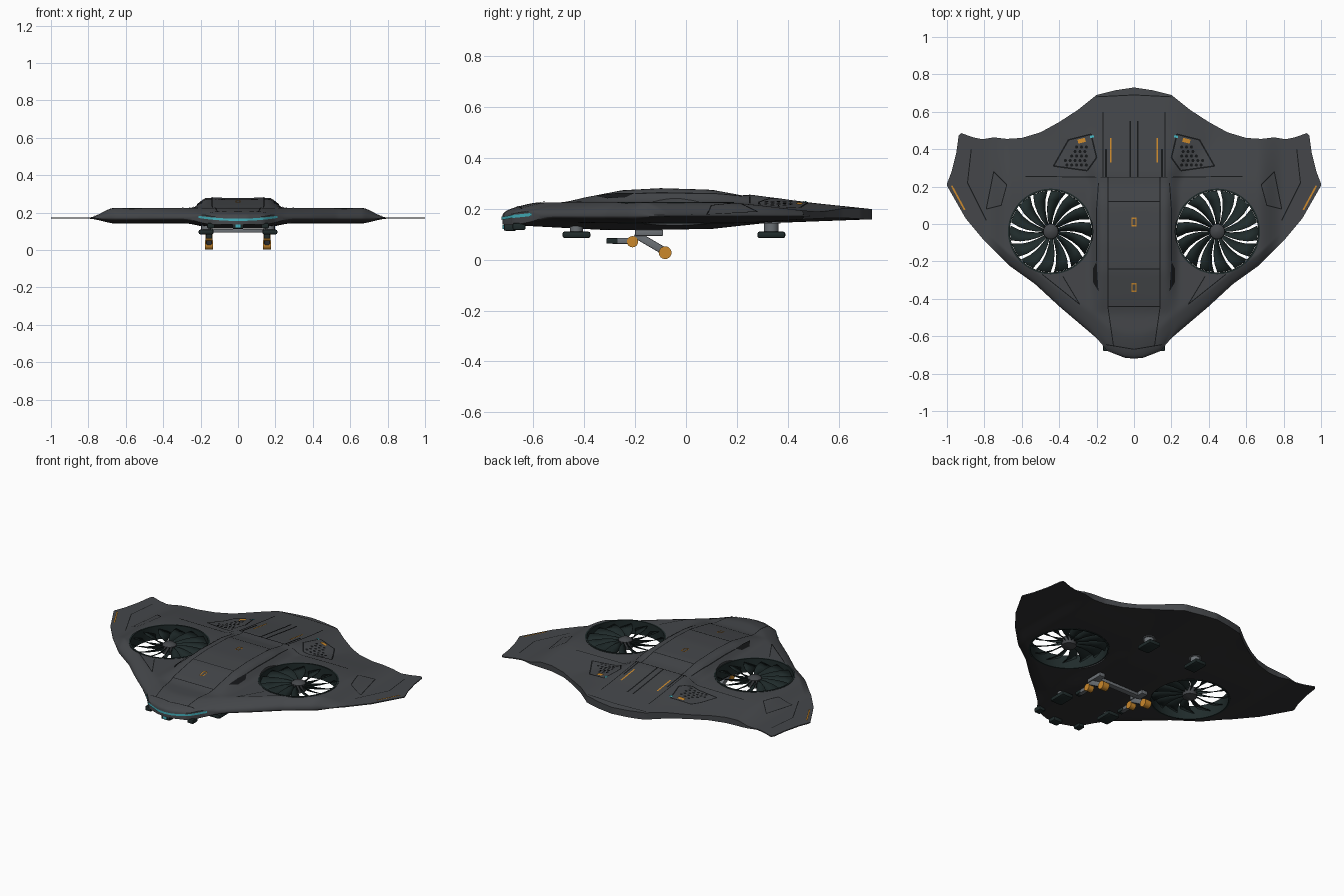
import bpy, bmesh
from math import sin, cos, pi, sqrt, atan2
from mathutils import Vector, Matrix

if "Cube" in bpy.data.objects:
    bpy.data.objects.remove(bpy.data.objects["Cube"])


def material(name, red, green, blue):
    m = bpy.data.materials.new(name)
    m.use_nodes = True
    m.diffuse_color = (red, green, blue, 1)
    m.node_tree.nodes["Principled BSDF"].inputs["Base Color"].default_value = (red, green, blue, 1)
    return m


HULL = material("hull grey", .058, .062, .068)
BELLY = material("belly charcoal", .03, .03, .032)
LINE = material("seam black", .008, .009, .01)
FAN = material("fan dark green", .014, .024, .024)
STEEL = material("strut grey", .15, .165, .18)
ORANGE = material("orange", .6, .25, .025)
CYAN = material("cyan", .06, .45, .52)


def finish(name, bm, mat, smooth=True):
    mesh = bpy.data.meshes.new(name)
    bm.to_mesh(mesh)
    bm.free()
    for m in mat if isinstance(mat, list) else [mat]:
        mesh.materials.append(m)
    ob = bpy.data.objects.new(name, mesh)
    bpy.context.collection.objects.link(ob)
    if smooth:
        select(ob)
        bpy.ops.object.shade_smooth_by_angle(angle=.6)
    return ob


def select(ob):
    bpy.ops.object.select_all(action='DESELECT')
    ob.select_set(True)
    bpy.context.view_layer.objects.active = ob


def ease(a, b, v):
    v = max(0, min(1, (v - a) / (b - a)))
    return v * v * (3 - 2 * v)


def table(points, v):
    if v <= points[0][0]:
        return points[0][1]
    for (a, p), (b, q) in zip(points, points[1:]):
        if v <= b:
            return p + (q - p) * (v - a) / (b - a)
    return points[-1][1]


# Outline and centreline profiles of the flying wing
FRONT = [(0, -.72), (.05, -.715), (.14, -.68), (.2, -.61), (.4, -.44), (.53, -.32),
         (.67, -.22), (.8, -.09), (.9, .03), (1, .205)]
BACK = [(0, .73), (.1, .715), (.2, .69), (.3, .61), (.4, .545), (.5, .49), (.6, .46), (.68, .455),
        (.75, .463), (.81, .453), (.86, .463), (.935, .49), (.95, .38), (.975, .28), (1, .215)]
ROOF = [(-.72, .172), (-.6, .195), (-.4, .243), (-.25, .272), (-.1, .28), (.1, .274),
        (.23, .25), (.25, .255), (.5, .222), (.73, .198)]
KEEL = [(-.72, .137), (-.55, .128), (-.3, .115), (.1, .12), (.3, .142), (.73, .158)]


def shell(x, y):
    """Return top and bottom heights of the hull."""
    x = abs(x)
    yf, yb = table(FRONT, x), table(BACK, x)
    t = max(0, min(1, (y - yf) / (yb - yf)))
    lobe = (1 - ease(.66, .8, x)) * min(1, sqrt(t / .09))
    top = .174 + .05 * lobe * (1 - .75 * ease(.12, .58, y))
    low = .168 - .024 * lobe * (1 - .8 * ease(.2, .6, y))
    roof = max(table(ROOF, y), top)
    top += (roof - top) * (1 - ease(.165, .25 + .2 * ease(.2, .5, y), x))
    low += (table(KEEL, y) - low) * (1 - ease(.11, .3, x))
    return top, low


# Hull: closed grid following the outline
NX, NY = 160, 48
bm = bmesh.new()
grids = ([], [])
for i in range(NX + 1):
    x = -1 + 2 * i / NX
    yf, yb = table(FRONT, abs(x)), table(BACK, abs(x))
    ys = [yf + (yb - yf) * (j / NY) ** 1.5 for j in range(NY + 1)]
    for k in (0, 1):
        grids[k].append([bm.verts.new((x, y, shell(x, y)[k])) for y in ys])
top, low = grids
for i in range(NX):
    for j in range(NY):
        bm.faces.new((top[i][j], top[i + 1][j], top[i + 1][j + 1], top[i][j + 1]))
        bm.faces.new((low[i][j], low[i][j + 1], low[i + 1][j + 1], low[i + 1][j])).material_index = 1
    for j in (0, NY):
        bm.faces.new((top[i][j], top[i + 1][j], low[i + 1][j], low[i][j]))
for i in (0, NX):
    for j in range(NY):
        bm.faces.new((top[i][j], top[i][j + 1], low[i][j + 1], low[i][j]))
bmesh.ops.recalc_face_normals(bm, faces=bm.faces)
hull = finish("hull", bm, [HULL, BELLY], False)

# Fan openings cut through the hull
FX, FY, FR = .445, -.04, .225
for s in (1, -1):
    bpy.ops.mesh.primitive_cylinder_add(vertices=64, radius=FR, depth=.4, location=(s * FX, FY, .2))
    cutter = bpy.context.object
    cutter.hide_render = True
    select(hull)
    mod = hull.modifiers.new("opening", 'BOOLEAN')
    mod.operation, mod.solver, mod.object = 'DIFFERENCE', 'EXACT', cutter
    bpy.ops.object.modifier_apply(modifier=mod.name)
    bpy.data.objects.remove(cutter)
select(hull)
bpy.ops.object.shade_smooth_by_angle(angle=.6)


def lathe(bm, profile, center, n=48):
    rings = [[bm.verts.new(center + Vector((r * cos(2 * pi * k / n), r * sin(2 * pi * k / n), z)))
              for k in range(n)] for r, z in profile]
    for a, b in zip(rings, rings[1:]):
        for k in range(n):
            bm.faces.new((a[k], a[(k + 1) % n], b[(k + 1) % n], b[k]))


# Lift fans: duct ring, hub and pitched blades
BLADES = 14
for s, side in ((1, "left"), (-1, "right")):
    c = Vector((s * FX, FY, 0))
    bm = bmesh.new()
    lathe(bm, [(FR + .004, .142), (FR + .004, .226), (FR - .006, .226), (FR - .006, .142), (FR + .004, .142)], c)
    bmesh.ops.recalc_face_normals(bm, faces=bm.faces)
    finish(side + "_fan_duct", bm, FAN)
    bm = bmesh.new()
    lathe(bm, [(.001, .222), (.025, .22), (.04, .208), (.042, .16), (.001, .152)], c, 24)
    bmesh.ops.recalc_face_normals(bm, faces=bm.faces)
    finish(side + "_fan_hub", bm, HULL)
    bm = bmesh.new()
    for b in range(BLADES):
        rows = []
        for r in (.035, .08, .125, .17, .218):
            a = 2 * pi * b / BLADES + s * .25 * (r / FR) ** 2
            span = 2 * pi / BLADES * .8
            rows.append([bm.verts.new(c + Vector((r * cos(a + s * span * u), r * sin(a + s * span * u),
                                                  .208 - .03 * u))) for u in (0, .5, 1)])
        for p, q in zip(rows, rows[1:]):
            for u in (0, 1):
                bm.faces.new((p[u], q[u], q[u + 1], p[u + 1]))
    bmesh.ops.recalc_face_normals(bm, faces=bm.faces)
    blades = finish(side + "_fan_blades", bm, FAN)
    blades.modifiers.new("thickness", 'SOLIDIFY').thickness = .003


def strips(name, paths, mat, width=.006, lift=.003, both=True):
    """Drape thin ribbons over the top of the hull."""
    bm = bmesh.new()
    for s in (1, -1) if both else (1,):
        for path in paths:
            for a, b in zip(path, path[1:]):
                a, b = Vector((s * a[0], a[1])), Vector((s * b[0], b[1]))
                n = max(1, int((b - a).length / .012))
                d = (b - a).normalized() * width / 2
                side, last = Vector((-d.y, d.x)), None
                for k in range(n + 1):
                    p = a.lerp(b, k / n)
                    pair = [bm.verts.new((q.x, q.y, shell(q.x, q.y)[0] + lift)) for q in (p - side, p + side)]
                    if last:
                        bm.faces.new((last[0], pair[0], pair[1], last[1]))
                    last = pair
    return finish(name, bm, mat, False)


def patches(name, outlines, mat, lift=.004):
    bm = bmesh.new()
    for s in (1, -1):
        for pts in outlines:
            f = bm.faces.new([bm.verts.new((s * x, y, shell(x, y)[0] + lift)) for x, y in pts])
            f.normal_update()
            if f.normal.z < 0:
                f.normal_flip()
    return finish(name, bm, mat, False)


# Panel seams
VENT = [(.35, .45), (.23, .48), (.2, .355), (.25, .285), (.43, .31), (.35, .45)]
strips("panel_seams", [
    [(0, .12), (.14, .12)], [(0, -.24), (.14, -.24)], [(0, -.44), (.14, -.44)],
    [(.14, .25), (.14, -.44), (.11, -.65)], [(0, -.67), (.15, -.645)], [(0, .25), (.18, .25)],
    [(.19, .22), (.2, .08), (.2, -.2)], [(.2, .25), (.58, .255)],
    [(.49, -.27), (.29, -.43), (.38, -.28)],
    [(.75, .28), (.68, .21), (.71, .1), (.79, .08), (.75, .28)],
    [(.87, .4), (.89, .22), (.79, .02)], [(0, .69), (.2, .68)], [(.165, .25), (.165, .6)]], LINE, .005)
strips("vent_frames", [VENT], LINE, .008)
strips("spine_channels", [[(.02, .25), (.02, .55)], [(.15, .25), (.15, .4)]], LINE, .009)

# Vent grilles and side scoops
dots = []
for row in range(5):
    for col in range(5):
        x, y = .255 + .026 * col + .008 * (row % 2), .315 + .024 * row
        if x < .4 - .022 * row:
            dots.append([(x + .009 * cos(k * pi / 3), y + .009 * sin(k * pi / 3)) for k in range(6)])
patches("vent_holes", dots, LINE)
patches("side_scoops", [[(.2, -.2), (.22, -.24), (.22, -.31), (.19, -.36), (.195, -.28)]], LINE, .006)

# Orange and cyan markings
strips("tail_marks", [[(.125, .33), (.125, .46)]], ORANGE, .009, .004)
strips("tip_marks", [[(.975, .205), (.905, .075)]], ORANGE, .009, .004)
strips("vent_marks", [[(.26, .45), (.3, .44)]], ORANGE, .022, .005)
strips("vent_lights", [[(.215, .47), (.235, .465)]], CYAN, .012, .006)
strips("hatch_marks", [[(-.013, y), (.013, y)] for y in (-.01, .03, -.36, -.32)]
       + [[(x, y), (x, y + .04)] for x in (-.011, .011) for y in (-.01, -.36)], ORANGE, .007, .005, False)

# Light bar wrapped round the nose
bm = bmesh.new()
last = None
for k in range(33):
    x = -.21 + .42 * k / 32
    z = .162 + .35 * x * x
    pair = [bm.verts.new((x, table(FRONT, abs(x)) - .005, z + h)) for h in (-.006, .006)]
    if last:
        bm.faces.new((last[0], pair[0], pair[1], last[1]))
    last = pair
finish("nose_light_bar", bm, CYAN)


def box(name, center, size, mat, bevel=.006, tilt=0):
    bm = bmesh.new()
    bmesh.ops.create_cube(bm, size=1)
    bmesh.ops.scale(bm, vec=size, verts=bm.verts)
    if bevel:
        bmesh.ops.bevel(bm, geom=bm.edges[:], offset=bevel, segments=2, affect='EDGES', profile=.5)
    bmesh.ops.transform(bm, matrix=Matrix.Translation(center) @ Matrix.Rotation(tilt, 4, 'X'), verts=bm.verts)
    return finish(name, bm, mat)


def drum(name, center, radius, depth, mat, axis='Z'):
    bm = bmesh.new()
    bmesh.ops.create_cone(bm, cap_ends=True, segments=24, radius1=radius, radius2=radius, depth=depth)
    turn = Matrix.Rotation(pi / 2, 4, 'Y') if axis == 'X' else Matrix()
    bmesh.ops.transform(bm, matrix=Matrix.Translation(center) @ turn, verts=bm.verts)
    return finish(name, bm, mat)


# Nose sensor and cross beam
box("nose_sensor", (0, -.69, .128), (.06, .05, .03), FAN)
box("nose_lens", (0, -.717, .128), (.025, .006, .016), CYAN, 0)
box("gear_cross_beam", (0, -.145, .103), (.3, .035, .02), STEEL, .003)

# Paired underside equipment
for s, side in ((1, "left"), (-1, "right")):
    box(side + "_nose_pod", (s * .145, -.655, .13), (.04, .05, .028), FAN)
    box(side + "_front_pod", (s * .17, -.43, .097), (.08, .11, .026), FAN, .009)
    drum(side + "_front_stem", (s * .17, -.43, .12), .025, .03, STEEL)
    box(side + "_rear_pod", (s * .17, .335, .097), (.08, .11, .026), FAN, .009)
    drum(side + "_rear_stem", (s * .17, .335, .13), .028, .05, STEEL)
    drum(side + "_rear_collar", (s * .17, .335, .148), .036, .012, STEEL)
    box(side + "_gear_mount", (s * .155, -.145, .105), (.04, .11, .024), STEEL, .003)
    dy, dz = .12, -.07
    box(side + "_gear_leg", (s * .155, -.14, .065), (.03, sqrt(dy * dy + dz * dz), .03), STEEL, .004, atan2(dz, dy))
    drum(side + "_gear_foot_joint", (s * .155, -.082, .027), .025, .042, ORANGE, 'X')
    drum(side + "_gear_hip_joint", (s * .155, -.21, .07), .022, .036, ORANGE, 'X')
    box(side + "_gear_brace", (s * .155, -.24, .073), (.026, .1, .024), STEEL, .004)
    box(side + "_gear_actuator", (s * .155, -.29, .073), (.032, .045, .022), FAN, .004)
